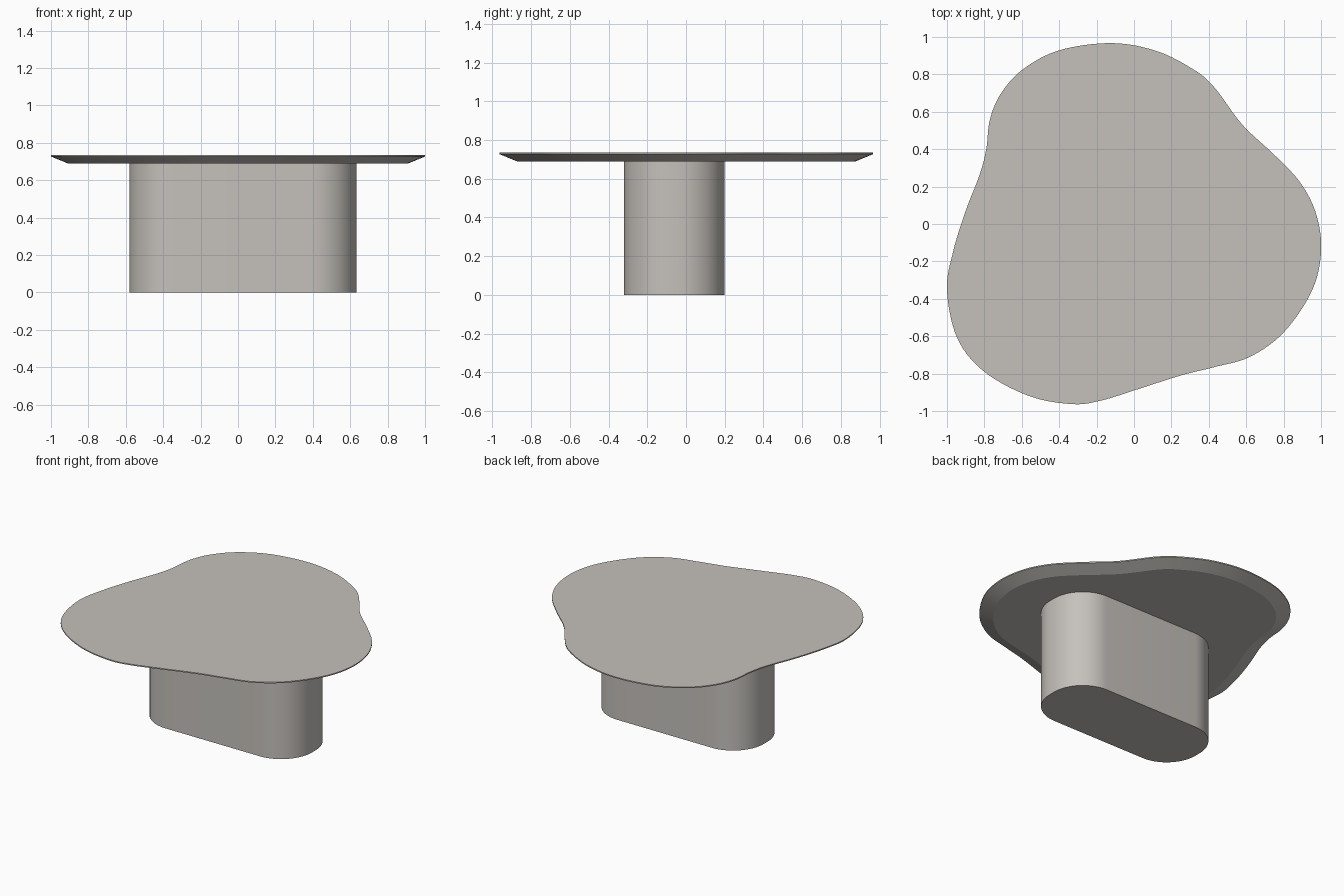
import bpy, bmesh, math
from mathutils import Vector

if "Cube" in bpy.data.objects:
    bpy.data.objects.remove(bpy.data.objects["Cube"])

stone = bpy.data.materials.new("warm_grey")
stone.diffuse_color = (0.56, 0.535, 0.50, 1)
stone.use_nodes = True
stone.node_tree.nodes["Principled BSDF"].inputs["Base Color"].default_value = stone.diffuse_color


def smooth_loop(points, steps=8):
    """Closed Catmull-Rom curve through the points."""
    p = [Vector(q) for q in points]
    n = len(p)
    out = []
    for i in range(n):
        a, b, c, d = p[i - 1], p[i], p[(i + 1) % n], p[(i + 2) % n]
        for s in range(steps):
            t = s / steps
            out.append(0.5 * (2 * b + (c - a) * t + (2 * a - 5 * b + 4 * c - d) * t**2
                              + (3 * b - a - 3 * c + d) * t**3))
    return out


def inset(loop, dist):
    """Move a counter-clockwise loop inwards, using averaged tangents."""
    n, out = len(loop), []
    for i, p in enumerate(loop):
        t = (loop[(i + 4) % n] - loop[i - 4]).normalized()
        out.append(p + Vector((-t.y, t.x)) * dist)
    return out


def loft(name, rings):
    """Skin a stack of (loop, z) rings and cap both ends."""
    bm = bmesh.new()
    rows = [[bm.verts.new((p.x, p.y, z)) for p in loop] for loop, z in rings]
    n = len(rows[0])
    for lo, hi in zip(rows, rows[1:]):
        for i in range(n):
            j = (i + 1) % n
            bm.faces.new((lo[i], lo[j], hi[j], hi[i]))
    bm.faces.new(rows[0][::-1])
    bm.faces.new(rows[-1])
    bmesh.ops.recalc_face_normals(bm, faces=bm.faces)
    me = bpy.data.meshes.new(name)
    bm.to_mesh(me)
    bm.free()
    me.materials.append(stone)
    ob = bpy.data.objects.new(name, me)
    bpy.context.collection.objects.link(ob)
    bpy.ops.object.select_all(action='DESELECT')
    ob.select_set(True)
    bpy.context.view_layer.objects.active = ob
    bpy.ops.object.shade_smooth_by_angle(angle=math.radians(20))
    return ob


# Table top: three-lobed outline, thin lip, undercut edge
outline = [(-0.12, 0.967), (-0.395, 0.93), (-0.59, 0.83), (-0.71, 0.70), (-0.77, 0.56),
           (-0.79, 0.40), (-0.825, 0.265), (-0.90, 0.07), (-0.965, -0.14), (-1.0, -0.35),
           (-0.945, -0.61), (-0.80, -0.79), (-0.56, -0.92), (-0.33, -0.963), (-0.18, -0.945),
           (0, -0.89), (0.25, -0.81), (0.43, -0.765), (0.62, -0.71), (0.80, -0.58),
           (0.95, -0.36), (1.0, -0.15), (0.975, 0.05), (0.89, 0.22), (0.75, 0.37),
           (0.58, 0.53), (0.43, 0.73), (0.32, 0.825), (0.12, 0.925)]
edge = smooth_loop(outline)
loft("table_top", [(inset(edge, 0.09), 0.69), (edge, 0.727), (edge, 0.735)])

# Pedestal: slab with broad rounded ends
cx, cy, hx, hy, r = 0.027, -0.06, 0.607, 0.26, 0.24
slab = []
for k, (sx, sy) in enumerate([(1, 1), (-1, 1), (-1, -1), (1, -1)]):
    for s in range(17):
        a = math.radians(90 * (k + s / 16))
        slab.append(Vector((cx + sx * (hx - r) + r * math.cos(a),
                            cy + sy * (hy - r) + r * math.sin(a))))
loft("pedestal", [(slab, 0), (slab, 0.69)])
